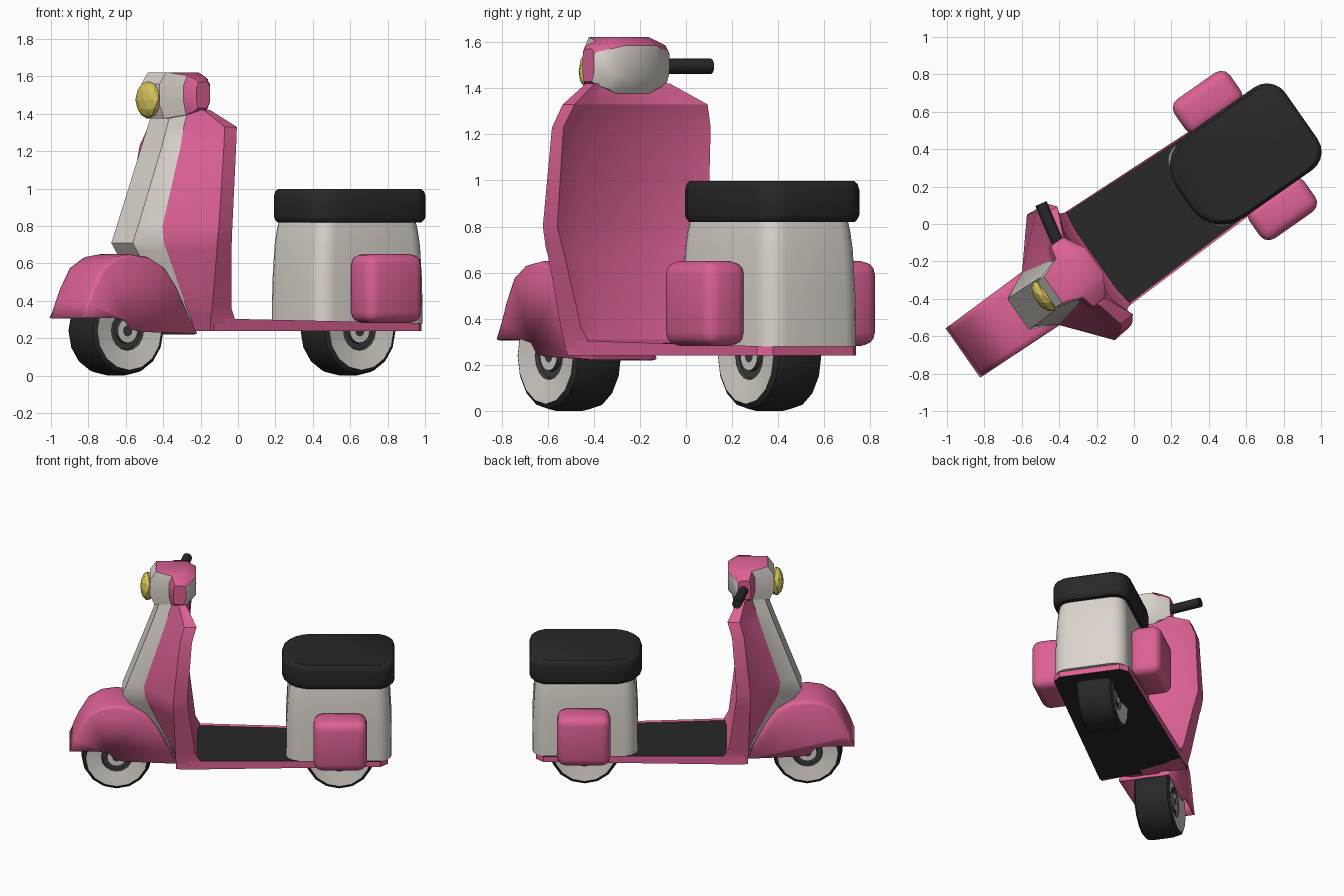
import bpy, bmesh, math
from mathutils import Matrix, Vector

if "Cube" in bpy.data.objects:
    bpy.data.objects.remove(bpy.data.objects["Cube"])

# The scooter is modelled along x (front = -x), then turned 35 degrees
PLACE = Matrix.Translation((0.023, -0.033, 0)) @ Matrix.Rotation(math.radians(35), 4, 'Z')


def material(name, col):
    m = bpy.data.materials.new(name)
    m.diffuse_color = (*col, 1)
    m.use_nodes = True
    m.node_tree.nodes["Principled BSDF"].inputs["Base Color"].default_value = m.diffuse_color
    return m


PINK = material("pink paint", (0.72, 0.12, 0.30))
CREAM = material("warm white", (0.70, 0.655, 0.60))
BLACK = material("black rubber", (0.021, 0.021, 0.022))
DARK = material("dark metal", (0.045, 0.047, 0.045))
YELLOW = material("yellow lamp", (0.66, 0.54, 0.10))


def finish(name, bm, mats, smooth=35):
    bmesh.ops.recalc_face_normals(bm, faces=bm.faces)
    me = bpy.data.meshes.new(name)
    bm.to_mesh(me)
    bm.free()
    ob = bpy.data.objects.new(name, me)
    bpy.context.collection.objects.link(ob)
    for m in mats:
        me.materials.append(m)
    ob.matrix_world = PLACE
    bpy.ops.object.select_all(action='DESELECT')
    ob.select_set(True)
    bpy.context.view_layer.objects.active = ob
    if smooth:
        bpy.ops.object.shade_smooth_by_angle(angle=math.radians(smooth))
    return ob


def loft(rings, pick=lambda i, j: 0, caps=True):
    """Skin closed rings; pick(segment, level) gives the material, None leaves a gap."""
    bm = bmesh.new()
    vs = [[bm.verts.new(p) for p in r] for r in rings]
    n = len(rings[0])
    for j in range(len(vs) - 1):
        for i in range(n):
            k = pick(i, j)
            if k is not None:
                q = (i + 1) % n
                bm.faces.new((vs[j][i], vs[j][q], vs[j + 1][q], vs[j + 1][i])).material_index = k
    if caps:
        bm.faces.new(vs[0])
        bm.faces.new(vs[-1])
    return bm


def round_rect(cx, a, b, r_front, r_back, z, s=1.0, steps=5):
    pts = []
    for sx, sy, start, r in ((1, 1, 0, r_back), (-1, 1, 90, r_front),
                             (-1, -1, 180, r_front), (1, -1, 270, r_back)):
        for k in range(steps + 1):
            t = math.radians(start + 90 * k / steps)
            pts.append((cx + s * (sx * (a - r) + r * math.cos(t)),
                        s * (sy * (b - r) + r * math.sin(t)), z))
    return pts


# Wheels: lathed half profile (radius, half width), mirrored across
half = [(0.03, 0.11), (0.065, 0.11), (0.068, 0.09), (0.10, 0.09), (0.105, 0.108),
        (0.21, 0.126), (0.231, 0.112), (0.24, 0.07)]
prof = half + [(r, -w) for r, w in reversed(half)]
seg_mat = [1, 2, 2, 2, 1, 0, 0, 0, 0, 0, 1, 2, 2, 2, 1]


def wheel(name, x, n=16):
    rings = [[(x + r * math.cos(2 * math.pi * k / n), w, 0.24 + r * math.sin(2 * math.pi * k / n))
              for k in range(n)] for r, w in prof]
    bm = loft(rings, lambda i, j: seg_mat[j])
    for f in bm.faces:
        if len(f.verts) == n:
            f.material_index = 2
    finish(name, bm, [BLACK, CREAM, DARK])


wheel("front_wheel", -0.825)
wheel("rear_wheel", 0.69)

# Front fender: arched side profile, open underneath
top = [(-1.145, 0.31), (-1.12, 0.39), (-1.085, 0.47), (-1.02, 0.58), (-0.93, 0.635), (-0.83, 0.65),
       (-0.72, 0.635), (-0.62, 0.58), (-0.54, 0.47), (-0.42, 0.225)]
under = [(-0.78, 0.235), (-0.84, 0.25), (-0.88, 0.295), (-0.95, 0.31)]


def fender_ring(w, s):
    pts = []
    for x, z in top:
        k = s if z > 0.32 else 1
        pts.append((-0.8 + (x + 0.8) * k, w * (1.03 + 0.15 * (x + 0.8)), 0.31 + (z - 0.31) * k))
    return pts + [(x, w, z) for x, z in under]


bm = loft([fender_ring(w, s) for w, s in ((-0.165, 0.94), (-0.157, 0.98), (-0.13, 1),
                                          (0.13, 1), (0.157, 0.98), (0.165, 0.94))],
          lambda i, j: 0 if i < len(top) - 1 else None)
ob = finish("front_fender", bm, [PINK], 50)
md = ob.modifiers.new("shell", 'SOLIDIFY')
md.thickness = 0.012

# Leg shield and steering column: z, column front, crease, shield front edge, shield back edge
sections = [
    (0.24, -0.42, 0.09, -0.40, 0.13, -0.42, 0.30, -0.26, 0.30),
    (0.31, -0.49, 0.092, -0.43, 0.135, -0.423, 0.312, -0.26, 0.298),
    (0.36, -0.535, 0.095, -0.46, 0.14, -0.425, 0.325, -0.29, 0.312),
    (0.67, -0.76, 0.10, -0.61, 0.165, -0.435, 0.385, -0.33, 0.37),
    (0.71, -0.785, 0.10, -0.63, 0.17, -0.44, 0.395, -0.335, 0.38),
    (0.80, -0.75, 0.10, -0.64, 0.17, -0.44, 0.41, -0.345, 0.40),
    (1.23, -0.59, 0.095, -0.50, 0.14, -0.395, 0.393, -0.313, 0.39),
    (1.33, -0.555, 0.09, -0.47, 0.125, -0.365, 0.357, -0.282, 0.352),
    (1.42, -0.525, 0.085, -0.44, 0.12, -0.40, 0.21, -0.35, 0.20)]
rings = []
for z, *v in sections:
    side = [(v[k], v[k + 1], z) for k in (0, 2, 4, 6)]
    dip = 0.045 if 0.36 < z < 1.4 else 0.015  # the back is slightly hollow
    side.append((v[6] - dip, v[7] * 0.65, z))
    rings.append(side + [(x, -y, z) for x, y, z in reversed(side)])
bm = loft(rings, lambda i, j: 1 if i in (0, 8, 9) else 0)
finish("leg_shield", bm, [PINK, CREAM], 30)

# Handlebar housing: half sections across the width (w, front, back, bottom, top), mirrored
sec = [(-0.20, -0.44, -0.352, 1.43, 1.57), (-0.185, -0.45, -0.34, 1.415, 1.585),
       (-0.125, -0.47, -0.31, 1.395, 1.605), (-0.085, -0.60, -0.285, 1.375, 1.622)]
rings = []
for w, f, b, z0, z1 in sec + [(-s[0], *s[1:]) for s in reversed(sec)]:
    h, d = z1 - z0, b - f
    rings.append([(f + d * .1, w, z0), (f, w, z0 + h * .3), (f, w, z0 + h * .75), (f + d * .14, w, z1),
                  (b - d * .2, w, z1), (b, w, z0 + h * .85), (b, w, z0 + h * .3), (b - d * .2, w, z0)])
# cream lamp nose and back panel, pink top and ends
bm = loft(rings, lambda i, j: 1 if i in (5, 6) or (i in (0, 1, 2, 7) and 2 <= j <= 4) else 0)
finish("handlebar_housing", bm, [PINK, CREAM], 35)

# Headlight: flattened faceted ball
bm = bmesh.new()
bmesh.ops.create_icosphere(bm, subdivisions=2, radius=0.1,
                           matrix=Matrix.Translation((-0.615, 0, 1.475)) @ Matrix.Diagonal((0.5, 0.95, 1, 1)))
finish("headlight", bm, [YELLOW], 0)

# Grip on the left side
p, q = Vector((-0.40, 0.15, 1.495)), Vector((-0.345, 0.415, 1.495))
bm = bmesh.new()
bmesh.ops.create_cone(bm, cap_ends=True, segments=12, radius1=0.033, radius2=0.033, depth=(q - p).length,
                      matrix=Matrix.Translation((p + q) / 2) @ (q - p).to_track_quat('Z', 'Y').to_matrix().to_4x4())
finish("hand_grip", bm, [BLACK])

# Floor: tapered slab, black underside, black mat sunk inside a thin pink rim
x0, x1, h0, h1 = -0.40, 1.02, 0.307, 0.262
outline = [(x0, -h0), (x1 - 0.05, -h1), (x1, -h1 + 0.05), (x1, h1 - 0.05), (x1 - 0.05, h1), (x0, h0)]
bm = loft([[(x, y, 0.24) for x, y in outline],
           [(x, y, 0.306 - 0.018 * (x - x0)) for x, y in outline]])
bmesh.ops.recalc_face_normals(bm, faces=bm.faces)
bottom, upper = [f for f in bm.faces if abs(f.normal.z) > 0.9]
bottom.material_index = 1
bmesh.ops.inset_region(bm, faces=[upper], thickness=0.014, depth=0)
upper.material_index = 1
bmesh.ops.translate(bm, verts=upper.verts[:], vec=(0, 0, -0.01))
finish("floor_board", bm, [PINK, BLACK], 30)

# Rear body and seat: stacked rounded rectangles
bm = loft([round_rect(0.685, 0.36, 0.256, 0.1, 0.1, z, s)
           for z, s in ((0.28, 1), (0.5, 0.995), (0.7, 0.965), (0.78, 0.935), (0.84, 0.90))])
finish("rear_body", bm, [CREAM])
bm = loft([round_rect(0.682, 0.383, 0.27, 0.2, 0.12, z, s)
           for z, s in ((0.82, 0.95), (0.835, 0.985), (0.85, 1), (0.96, 1), (0.985, 0.98), (0.998, 0.94))])
finish("seat", bm, [BLACK], 40)

# Side panniers: rounded boxes
for side, name in ((-1, "right_side_box"), (1, "left_side_box")):
    bm = bmesh.new()
    bmesh.ops.create_cube(bm, size=1, matrix=Matrix.Translation((0.696, side * 0.347, 0.466))
                          @ Matrix.Diagonal((0.362, 0.215, 0.367, 1)))
    bmesh.ops.bevel(bm, geom=bm.edges[:], offset=0.058, segments=3, profile=0.5, affect='EDGES')
    finish(name, bm, [PINK], 40)
